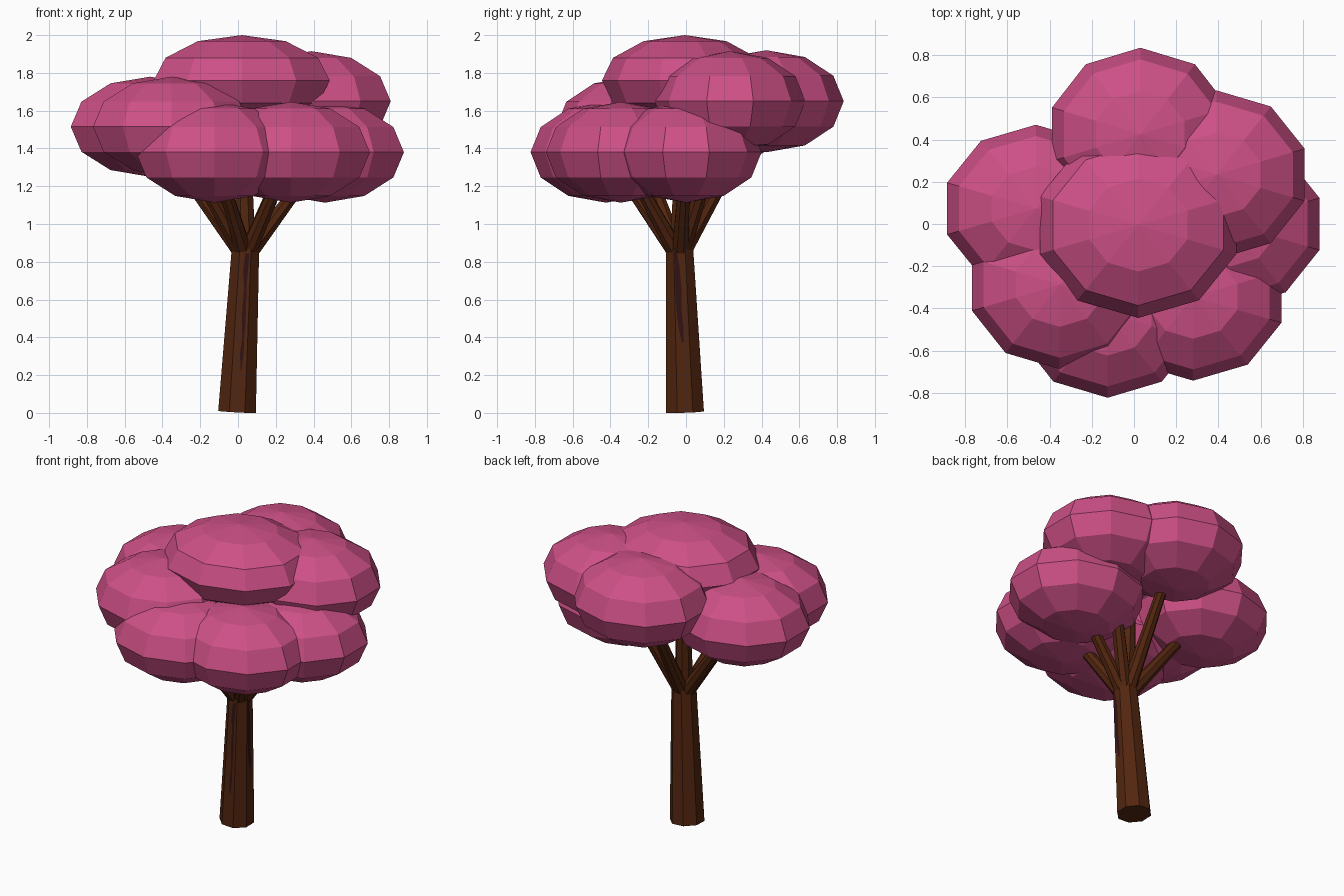
import bpy, bmesh, math
from mathutils import Vector, Matrix

if "Cube" in bpy.data.objects:
    bpy.data.objects.remove(bpy.data.objects["Cube"])


def material(name, rgb):
    m = bpy.data.materials.new(name)
    m.diffuse_color = (*rgb, 1)
    m.use_nodes = True
    m.node_tree.nodes["Principled BSDF"].inputs["Base Color"].default_value = m.diffuse_color
    return m


PINK = material("pink_leaves", (0.61, 0.08, 0.24))
BROWN = material("brown_bark", (0.085, 0.019, 0.005))
DARK = material("dark_bark", (0.03, 0.006, 0.008))


def finish(bm, name, mat):
    mesh = bpy.data.meshes.new(name)
    bm.to_mesh(mesh)
    bm.free()
    mesh.materials.append(mat)
    ob = bpy.data.objects.new(name, mesh)
    bpy.context.collection.objects.link(ob)
    return ob


def blob(name, centre, radii):
    bm = bmesh.new()
    bmesh.ops.create_uvsphere(bm, u_segments=10, v_segments=6, radius=1)
    bm.transform(Matrix.Translation(centre) @ Matrix.Diagonal((*radii, 1)))
    finish(bm, name, PINK)


def limb(name, start, end, r1, r2):
    a, b = Vector(start), Vector(end)
    d = b - a
    bm = bmesh.new()
    bmesh.ops.create_cone(bm, cap_ends=True, segments=8, radius1=r1, radius2=r2, depth=d.length)
    rot = Vector((0, 0, 1)).rotation_difference(d).to_matrix().to_4x4()
    bm.transform(Matrix.Translation((a + b) / 2) @ rot @ Matrix.Rotation(math.pi / 8, 4, 'Z'))
    finish(bm, name, BROWN)


# Leaf clumps: centre and radii
clumps = {
    "top_leaves": ((0.02, -0.005, 1.76), (0.49, 0.44, 0.24)),
    "back_leaves": ((0.03, 0.425, 1.65), (0.44, 0.41, 0.27)),
    "back_right_leaves": ((0.39, 0.233, 1.65), (0.44, 0.40, 0.265)),
    "left_leaves": ((-0.465, 0.073, 1.515), (0.442, 0.397, 0.265)),
    "front_left_leaves": ((-0.352, -0.287, 1.515), (0.437, 0.40, 0.265)),
    "front_leaves": ((-0.125, -0.423, 1.38), (0.437, 0.40, 0.267)),
    "front_right_leaves": ((0.28, -0.345, 1.38), (0.44, 0.397, 0.267)),
    "right_leaves": ((0.46, 0.0, 1.38), (0.44, 0.40, 0.267)),
}

# Trunk
BASE, TOP = Vector((-0.005, -0.005, 0.006)), Vector((0.04, -0.035, 0.88))
R1, R2 = 0.108, 0.078
limb("trunk", BASE, TOP, R1, R2)

# One clump and one branch reaching into it
fork = Vector((0.04, -0.033, 0.82))
for name, (centre, radii) in clumps.items():
    blob(name, centre, radii)
    tip = fork.lerp(Vector(centre), 0.88)
    thick = 0.06 if name == "top_leaves" else 0.048
    limb(name.replace("leaves", "branch"), fork, tip, thick, thick * 0.62)


# Ragged dark bark streaks lying on the front and right trunk faces
def streak(name, angle, rows):
    out = Vector((math.cos(angle), math.sin(angle), 0))
    side = Vector((-out.y, out.x, 0))
    bm = bmesh.new()
    prev = None
    for t, u0, u1 in rows:
        r = R1 + (R2 - R1) * t
        c = BASE.lerp(TOP, t) + out * (r * math.cos(math.pi / 8) + 0.002)
        pair = [bm.verts.new(c + side * u * r * 0.38) for u in (u0, u1)]
        if prev:
            bm.faces.new((prev[0], prev[1], pair[1], pair[0]))
        prev = pair
    finish(bm, name, DARK)


streak("front_streak", -math.pi / 2,
       [(0.25, 0.2, 0.3), (0.35, 0.0, 0.5), (0.45, 0.2, 0.5), (0.6, 0.0, 0.6),
        (0.75, 0.1, 0.5), (0.85, -0.2, 0.6), (0.96, 0.0, 0.8)])
streak("right_streak", 0,
       [(0.42, -0.1, 0.1), (0.5, -0.5, 0.2), (0.62, -0.8, 0.0), (0.75, -0.9, 0.1),
        (0.88, -0.9, -0.1), (0.97, -0.9, -0.5)])
